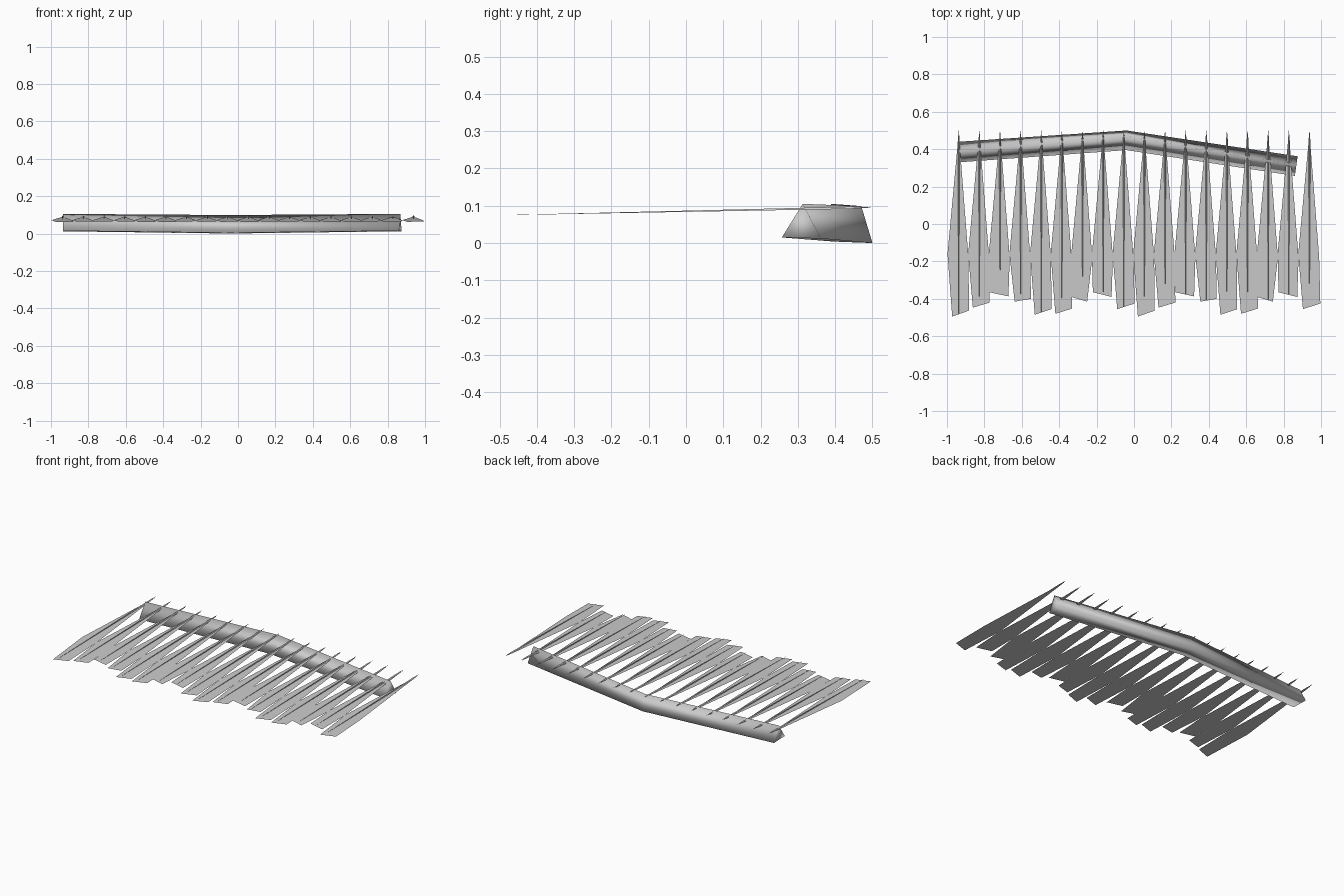
import bpy, math
from mathutils import Vector

if "Cube" in bpy.data.objects:
    bpy.data.objects.remove(bpy.data.objects["Cube"])


def make(name, verts, faces, smooth=False):
    me = bpy.data.meshes.new(name)
    me.from_pydata(verts, [], faces)
    me.update()
    ob = bpy.data.objects.new(name, me)
    bpy.context.collection.objects.link(ob)
    for p in me.polygons:
        p.use_smooth = smooth
    return ob


def loft(rings):
    """Join equal-sized rings with quads and cap both ends."""
    n = len(rings[0])
    verts = [v for r in rings for v in r]
    faces = [(k * n + i, k * n + (i + 1) % n, (k + 1) * n + (i + 1) % n, (k + 1) * n + i)
             for k in range(len(rings) - 1) for i in range(n)]
    faces.append(tuple(reversed(range(n))))
    faces.append(tuple(range(len(verts) - n, len(verts))))
    return verts, faces


# Bent three-sided ridge pole: front edge, back edge, top edge at each station
pole = loft([
    [(-0.935, 0.33, 0.015), (-0.935, 0.44, 0.012), (-0.935, 0.39, 0.105)],
    [(-0.04, 0.395, 0.004), (-0.04, 0.50, 0.0), (-0.04, 0.47, 0.099)],
    [(0.86, 0.257, 0.015), (0.875, 0.362, 0.012), (0.868, 0.313, 0.105)],
])
make("ridge_pole", *pole, smooth=True)

# Cut ends of the leaves, repeating every nine: left x, left y, right x, right y
ENDS = [(-.035, -.495, .055, -.463), (-.035, -.447, .055, -.42), (-.055, -.365, .045, -.387),
        (-.032, -.415, .055, -.40), (-.035, -.485, .055, -.455), (-.035, -.48, .055, -.452),
        (-.06, -.39, .025, -.415), (-.055, -.365, .045, -.39), (-.035, -.455, .058, -.425)]


def leaf_z(y):
    return 0.076 + 0.029 * y


for i in range(18):
    c = -0.937 + 0.1103 * i
    lx, ly, rx, ry = ENDS[i % 9]
    # Flat leaf blade
    outline = [(0, 0.49), (-0.06, -0.16), (lx, ly), (rx, ry), (0.052, -0.18)]
    make("leaf_blade", [(c + x, y, leaf_z(y)) for x, y in outline], [(0, 1, 2, 3, 4)])
    # Thin midrib tapering to both ends
    rib = []
    end = (ly + ry) / 2
    for y, r in ((0.5, 0.0004), (0.44, 0.0055), (0.0, 0.003), (end, 0.0004)):
        z = 0.085 + 0.021 * y
        rib.append([(c - r, y, z - r * 0.5), (c, y, z + r * 0.6), (c + r, y, z - r * 0.5)])
    make("leaf_midrib", *loft(rib))
